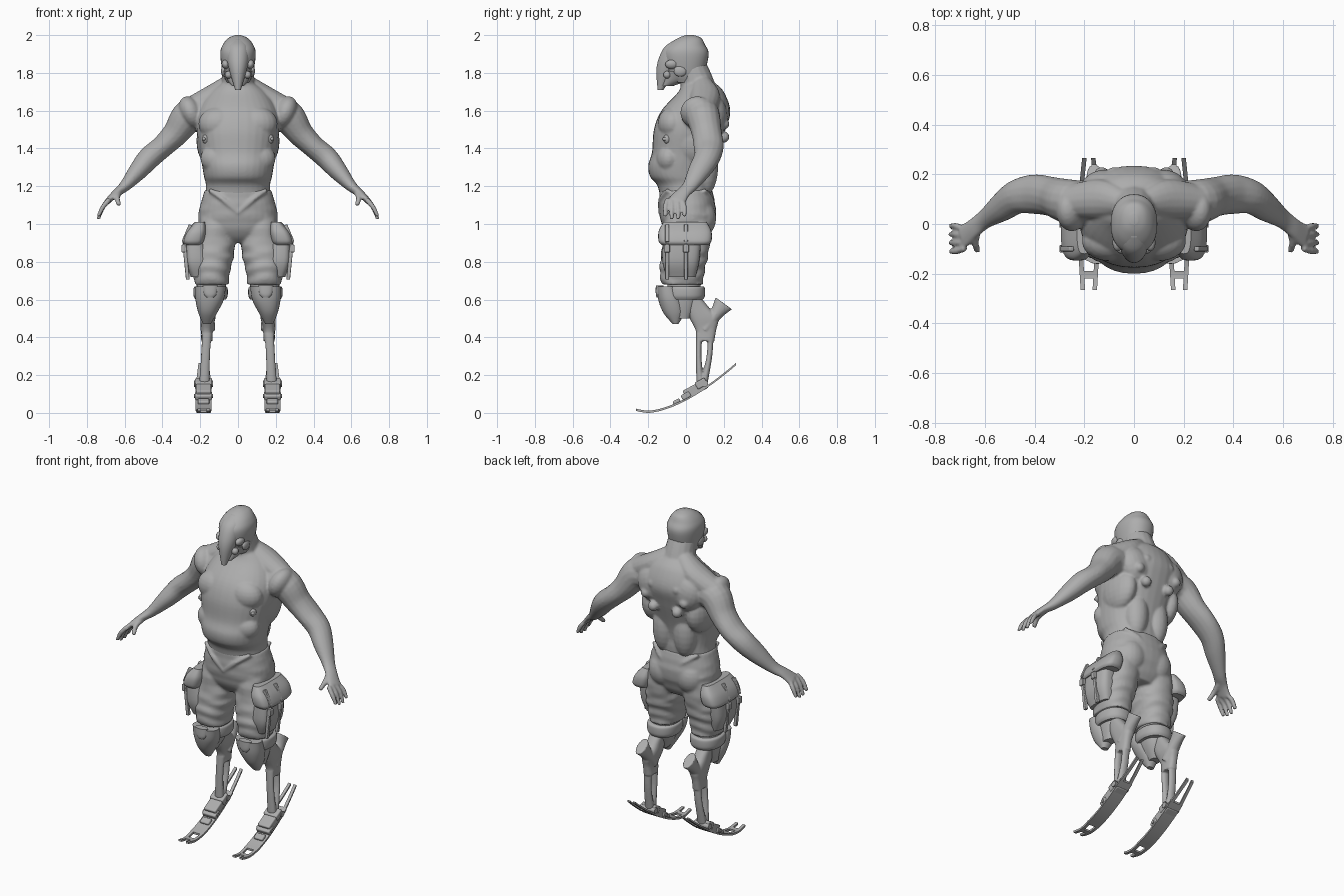
import bpy, bmesh, math
from mathutils import Vector, Matrix

cube = bpy.data.objects.get("Cube")
if cube:
    bpy.data.objects.remove(cube, do_unlink=True)

grey = bpy.data.materials.new("clay_grey")
grey.use_nodes = True
grey.diffuse_color = (.42, .42, .42, 1)
grey.node_tree.nodes["Principled BSDF"].inputs["Base Color"].default_value = grey.diffuse_color
made = []
part = bmesh.new()  # the part being built; finish() hands it over and empties it


def ring(z, wide, front, back, x=0):
    """Horizontal section: half width and reach to the front and back."""
    return z, x, wide, -front, back

def joint(x, y, z, across, deep=None):
    """Point on a limb with its two radii."""
    return x, y, z, across, deep or across

def blend(rows, steps=5):
    """Smooth curve through rows of equal length."""
    out = []
    for i, (start, end) in enumerate(zip(rows, rows[1:])):
        before, after = rows[max(i - 1, 0)], rows[min(i + 2, len(rows) - 1)]
        for k in range(steps):
            t = k / steps
            ease, rise, fall = t * t * (3 - 2 * t), t * (1 - t) ** 2 / 2, t * t * (1 - t) / 2
            out.append([b + ease * (c - b) + rise * (c - a) - fall * (d - b)
                        for a, b, c, d in zip(before, start, end, after)])
    return out + [list(rows[-1])]

def skin(rings):
    loops = [[part.verts.new(p) for p in points] for points in rings]
    count = len(loops[0])
    for low, high in zip(loops, loops[1:]):
        for i in range(count):
            j = (i + 1) % count
            part.faces.new((low[i], low[j], high[j], high[i]))
    part.faces.new(loops[0])
    part.faces.new(loops[-1])

def spow(value, power):
    return math.copysign(abs(value) ** power, value)

def stack(*rows, power=.9, fold=0, sides=32):
    """Skin over horizontal sections, with optional cloth folds."""
    rings = []
    for z, x, wide, front, back in blend(rows):
        points = []
        for i in range(sides):
            a = math.tau * i / sides
            s = 1 + fold * math.sin(z * 95 + 2 * math.sin(2 * a + 1) + a)
            points.append((x + s * wide * spow(math.cos(a), power),
                           (front + back) / 2 + s * (back - front) / 2 * spow(math.sin(a), power), z))
        rings.append(points)
    skin(rings)

def limb(*rows, sides=16):
    """Tube along a path of joints."""
    path = blend(rows)
    turns = [math.tau * k / sides for k in range(sides)]
    rings = []
    for i, (x, y, z, across, deep) in enumerate(path):
        along = Vector(path[min(i + 1, len(path) - 1)][:3]) - Vector(path[max(i - 1, 0)][:3])
        u = along.cross(Vector((0, 1, 0))).normalized()
        v = u.cross(along).normalized()
        rings.append([Vector((x, y, z)) + u * across * math.cos(a) + v * deep * math.sin(a) for a in turns])
    skin(rings)

def place(x, y, z, wide, deep, high, tilt=0, axis='Y'):
    return (Matrix.Translation((x, y, z)) @ Matrix.Rotation(tilt, 4, axis)
            @ Matrix.Diagonal((wide, deep, high, 1)))

def ball(**where):
    bmesh.ops.create_uvsphere(part, u_segments=20, v_segments=12, radius=1, matrix=place(**where))

def box(**where):
    bmesh.ops.create_cube(part, size=1, matrix=place(**where))

def finish(name, mirror=True, voxel=0, bevel=0):
    bmesh.ops.recalc_face_normals(part, faces=part.faces)
    mesh = bpy.data.meshes.new(name)
    part.to_mesh(mesh)
    part.clear()
    mesh.materials.append(grey)
    ob = bpy.data.objects.new(name, mesh)
    bpy.context.collection.objects.link(ob)
    if bevel:
        rounding = ob.modifiers.new("round", 'BEVEL')
        rounding.width, rounding.segments = bevel, 3
    if mirror:
        ob.modifiers.new("mirror", 'MIRROR').use_mirror_merge = False
    if voxel:
        fuse = ob.modifiers.new("fuse", 'REMESH')
        fuse.mode, fuse.voxel_size, fuse.use_smooth_shade = 'VOXEL', voxel, True
        soften = ob.modifiers.new("soften", 'SMOOTH')
        soften.factor, soften.iterations = .5, 4
    made.append(ob)


# Bare torso and neck
stack(ring(z=1.1, wide=.18, front=.13, back=.13), ring(z=1.2, wide=.17, front=.15, back=.14),
      ring(z=1.25, wide=.18, front=.19, back=.14), ring(z=1.31, wide=.19, front=.2, back=.15),
      ring(z=1.38, wide=.2, front=.18, back=.17), ring(z=1.5, wide=.22, front=.17, back=.21),
      ring(z=1.6, wide=.21, front=.13, back=.235), ring(z=1.7, wide=.15, front=.04, back=.2),
      ring(z=1.75, wide=.08, front=.02, back=.15))
limb(joint(x=0, y=.09, z=1.6, across=.11), joint(x=0, y=.06, z=1.74, across=.09),
     joint(x=0, y=.03, z=1.83, across=.08))
# Muscles: trapezius, deltoid, chest, ribs, flank, shoulder blade, lower back
limb(joint(x=.03, y=.08, z=1.75, across=.05), joint(x=.13, y=.1, z=1.68, across=.06, deep=.08),
     joint(x=.25, y=.09, z=1.6, across=.07))
ball(x=.25, y=.06, z=1.59, wide=.06, deep=.09, high=.09, tilt=.4)
ball(x=.1, y=-.07, z=1.53, wide=.11, deep=.08, high=.09)
ball(x=.1, y=-.09, z=1.34, wide=.1, deep=.07, high=.08, tilt=-.2)
ball(x=.15, y=.05, z=1.44, wide=.07, deep=.13, high=.13)
ball(x=.11, y=.15, z=1.57, wide=.1, deep=.07, high=.11, tilt=.4)
ball(x=.07, y=.1, z=1.3, wide=.07, deep=.07, high=.15)
for x, z in ((.08, 1.6), (.13, 1.53), (.08, 1.46)):
    ball(x=x, y=.2, z=z, wide=.03, deep=.03, high=.03)
# Arm, palm, fingers and thumb
limb(joint(x=.17, y=.08, z=1.58, across=.09), joint(x=.26, y=.09, z=1.57, across=.09),
     joint(x=.33, y=.11, z=1.48, across=.07, deep=.08), joint(x=.4, y=.12, z=1.41, across=.06, deep=.08),
     joint(x=.47, y=.11, z=1.35, across=.06, deep=.07), joint(x=.53, y=.07, z=1.28, across=.05, deep=.06),
     joint(x=.6, y=.02, z=1.2, across=.03, deep=.04), joint(x=.65, y=-.02, z=1.16, across=.02, deep=.04),
     joint(x=.69, y=-.05, z=1.12, across=.016, deep=.05))
for i in range(4):
    y = .034 * i - .11
    reach = .015 * (i in (1, 2))
    limb(joint(.68, y * .7 - .02, 1.13, across=.014), joint(.715, y, 1.09, across=.013),
         joint(.74, y, 1.04 - reach, across=.01), sides=10)
limb(joint(x=.63, y=-.01, z=1.17, across=.02), joint(x=.64, y=-.07, z=1.14, across=.016),
     joint(x=.63, y=-.11, z=1.1, across=.012), sides=10)
finish("upper_body", voxel=.007)

ball(x=.17, y=-.1, z=1.45, wide=.02, deep=.02, high=.025)
ball(x=.18, y=-.11, z=1.45, wide=.01, deep=.015, high=.01)
finish("chest_stud")

# Head with a long face mask
stack(ring(z=1.75, wide=.06, front=.07, back=.09), ring(z=1.8, wide=.08, front=.1, back=.1),
      ring(z=1.9, wide=.094, front=.12, back=.12), ring(z=1.95, wide=.08, front=.09, back=.1),
      ring(z=1.985, wide=.05, front=.04, back=.08), ring(z=2, wide=.015, front=0, back=.04))
finish("skull", mirror=False)
stack(ring(z=1.98, wide=.03, front=.05, back=0), ring(z=1.94, wide=.055, front=.11, back=0),
      ring(z=1.88, wide=.06, front=.143, back=0), ring(z=1.81, wide=.045, front=.157, back=-.05),
      ring(z=1.71, wide=.015, front=.15, back=-.12), power=1)
finish("face_mask", mirror=False)
stack(ring(z=1.73, wide=.03, front=.13, back=-.07), ring(z=1.76, wide=.055, front=.12, back=0),
      ring(z=1.81, wide=.08, front=.11, back=.03))
finish("jaw", mirror=False)
ball(x=.066, y=-.075, z=1.845, wide=.02, deep=.035, high=.025, tilt=.3)
ball(x=.075, y=-.03, z=1.81, wide=.015, deep=.035, high=.03)
ball(x=.05, y=-.1, z=1.79, wide=.02, deep=.02, high=.02)
finish("cheek_guard")

# Baggy trousers with a dipping waistband
stack(ring(z=.9, wide=.12, front=.06, back=.1), ring(z=.95, wide=.19, front=.11, back=.13),
      ring(z=1.05, wide=.21, front=.14, back=.16), ring(z=1.18, wide=.175, front=.14, back=.14), fold=.01)
stack(ring(z=.68, wide=.09, front=.13, back=.09, x=.14), ring(z=.76, wide=.1, front=.14, back=.1, x=.14),
      ring(z=.85, wide=.11, front=.13, back=.12, x=.13), ring(z=1.05, wide=.09, front=.11, back=.14, x=.11),
      fold=.035)
ball(x=.09, y=.08, z=1.03, wide=.09, deep=.08, high=.1)
for y in (-.135, .135):
    limb(joint(.15, y * .7, z=1.18, across=.012), joint(.08, y, z=1.13, across=.012),
         joint(0, y, z=1.06, across=.012))
finish("trousers", voxel=.008)

# Cargo pockets with flaps, straps and buckles
stack(ring(z=.72, wide=.04, front=.1, back=.05, x=.21), ring(z=.8, wide=.06, front=.125, back=.07, x=.22),
      ring(z=.92, wide=.05, front=.12, back=.08, x=.23), power=.6)
finish("cargo_pocket")
stack(ring(z=.89, wide=.05, front=.13, back=.12, x=.237), ring(z=.91, wide=.06, front=.145, back=.135, x=.235),
      ring(z=.96, wide=.055, front=.145, back=.135, x=.22), ring(z=1.01, wide=.03, front=.12, back=.11, x=.2),
      power=.6)
finish("pocket_flap")
for y in (-.1, 0):
    box(x=.275, y=y, z=.8, wide=.02, deep=.02, high=.19, tilt=.1)
    box(x=.29, y=y, z=.87, wide=.02, deep=.03, high=.04)
    box(x=.27, y=y, z=.95, wide=.02, deep=.02, high=.1, tilt=-.4)
finish("pocket_strap", bevel=.004)

# Knee socket, cuff, pad and plate
stack(ring(z=.5, wide=.03, front=.06, back=.02, x=.165), ring(z=.58, wide=.06, front=.09, back=.06, x=.15),
      ring(z=.69, wide=.08, front=.1, back=.08, x=.14))
finish("knee_socket")
stack(ring(z=.6, wide=.08, front=.1, back=.09, x=.145), ring(z=.62, wide=.09, front=.11, back=.1, x=.145),
      ring(z=.66, wide=.09, front=.11, back=.1, x=.145), ring(z=.67, wide=.08, front=.1, back=.09, x=.145))
finish("knee_cuff")
stack(ring(z=.47, wide=.02, front=.07, back=-.04, x=.165), ring(z=.53, wide=.05, front=.12, back=-.01, x=.16),
      ring(z=.6, wide=.075, front=.147, back=-.02, x=.15), ring(z=.67, wide=.08, front=.155, back=-.05, x=.145))
finish("knee_pad")
stack(ring(z=.61, wide=.02, front=.155, back=-.12, x=.147), ring(z=.63, wide=.035, front=.16, back=-.12, x=.147),
      ring(z=.675, wide=.04, front=.16, back=-.12, x=.147))
finish("knee_plate")

# Open-framed shin with a calf spur
stack(ring(z=.38, wide=.03, front=-.06, back=.15, x=.165), ring(z=.44, wide=.03, front=-.05, back=.16, x=.165),
      ring(z=.5, wide=.04, front=-.02, back=.17, x=.16), ring(z=.56, wide=.04, front=0, back=.12, x=.16),
      ring(z=.61, wide=.04, front=0, back=.08, x=.16), power=.75)
limb(joint(x=.16, y=.1, z=.44, across=.04, deep=.03), joint(x=.16, y=.16, z=.525, across=.035, deep=.035),
     joint(x=.16, y=.2, z=.58, across=.03, deep=.055))
for top, middle, ankle in ((.07, .067, .075), (.13, .124, .095)):
    limb(joint(.165, top, z=.42, across=.026, deep=.017), joint(.172, middle, z=.3, across=.024, deep=.015),
         joint(.178, ankle, z=.16, across=.028, deep=.02))
finish("shin_frame", voxel=.005)


# Curved running blade with forked ends
def strip(start, end, x, half, drift=0, steps=12):
    rings = []
    for i in range(steps + 1):
        t = i / steps
        y = start + (end - start) * t
        z = .006 + .86 * abs(y + .2) ** 1.6
        rings.append([(x + drift * t + side * half, y, z + lift) for side, lift in
                      ((-1, -.006), (1, -.006), (1, .006), (-1, .006))])
    skin(rings)

strip(start=-.14, end=.15, x=.182, half=.042)
strip(start=-.22, end=-.19, x=.182, half=.03)
for side in (-1, 1):
    strip(start=-.13, end=-.265, x=.182 + side * .032, half=.009, drift=-side * .008)
    strip(start=.13, end=.265, x=.182 + side * .032, half=.009, drift=-side * .014)
finish("running_blade")

# Ankle clamp bolted on the blade
for y, z, wide, deep, high in ((.05, .125, .08, .13, .05), (.08, .155, .09, .06, .04),
                               (0, .09, .09, .05, .03), (-.05, .06, .06, .04, .02)):
    box(x=.182, y=y, z=z, wide=wide, deep=deep, high=high, tilt=.5, axis='X')
finish("ankle_clamp", bevel=.007)
for y, z, radius in ((.1, .155, .017), (0, .09, .01)):
    bmesh.ops.create_cone(part, cap_ends=True, segments=20, radius1=radius, radius2=radius, depth=.1,
                          matrix=place(.182, y, z, 1, 1, 1, math.pi / 2))
finish("ankle_bolt")
part.free()

# Smooth shading with sharp edges kept
bpy.ops.object.select_all(action='DESELECT')
for ob in made:
    ob.select_set(True)
bpy.context.view_layer.objects.active = made[0]
bpy.ops.object.shade_smooth_by_angle(angle=math.radians(40))
